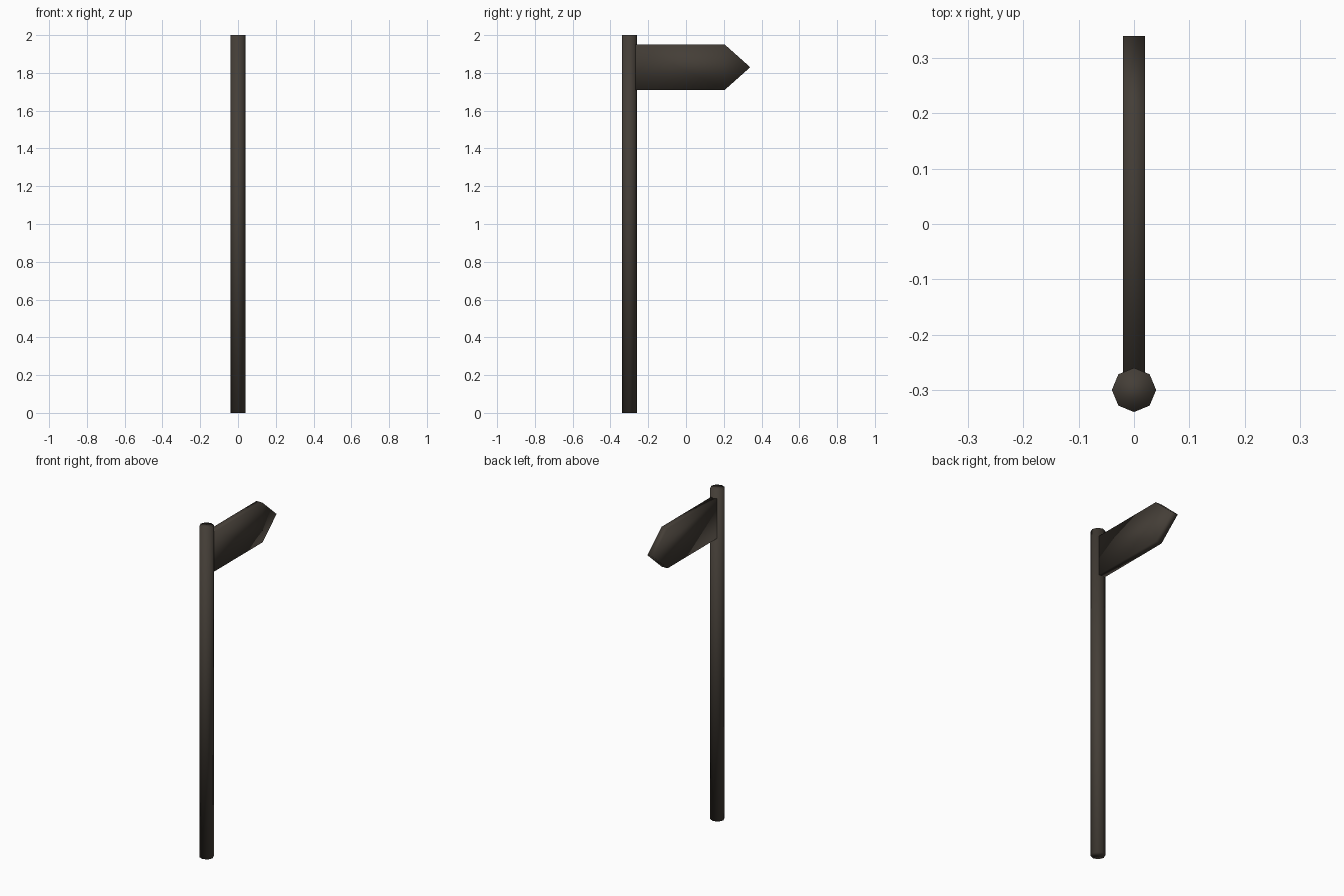
import bpy, bmesh, math

if "Cube" in bpy.data.objects:
    bpy.data.objects.remove(bpy.data.objects["Cube"])

# One dark weathered wood colour for the whole model
wood = bpy.data.materials.new("dark_wood")
wood.diffuse_color = (0.058, 0.048, 0.038, 1)
wood.use_nodes = True
wood.node_tree.nodes["Principled BSDF"].inputs["Base Color"].default_value = wood.diffuse_color


def prism(name, profile, direction):
    """Extrude a closed 3D profile along a direction into a smooth-shaded solid."""
    bm = bmesh.new()
    face = bm.faces.new([bm.verts.new(p) for p in profile])
    ext = bmesh.ops.extrude_face_region(bm, geom=[face], use_keep_orig=True)
    moved = [g for g in ext["geom"] if isinstance(g, bmesh.types.BMVert)]
    bmesh.ops.translate(bm, verts=moved, vec=direction)
    bmesh.ops.recalc_face_normals(bm, faces=bm.faces)
    for f in bm.faces:
        f.smooth = True
    mesh = bpy.data.meshes.new(name)
    bm.to_mesh(mesh)
    bm.free()
    mesh.materials.append(wood)
    obj = bpy.data.objects.new(name, mesh)
    bpy.context.collection.objects.link(obj)
    return obj


# Eight-sided post
R, POST_Y = 0.04, -0.30
ring = [(R * math.cos(i * math.tau / 8), POST_Y + R * math.sin(i * math.tau / 8), 0)
        for i in range(8)]
prism("post", ring, (0, 0, 2.0))

# Arrow-shaped sign board pointing to +y, its root set into the post
T = 0.02
board = [(-0.28, 1.71), (0.205, 1.71), (0.34, 1.83), (0.205, 1.95), (-0.28, 1.95)]
prism("arrow_board", [(-T, y, z) for y, z in board], (2 * T, 0, 0))
